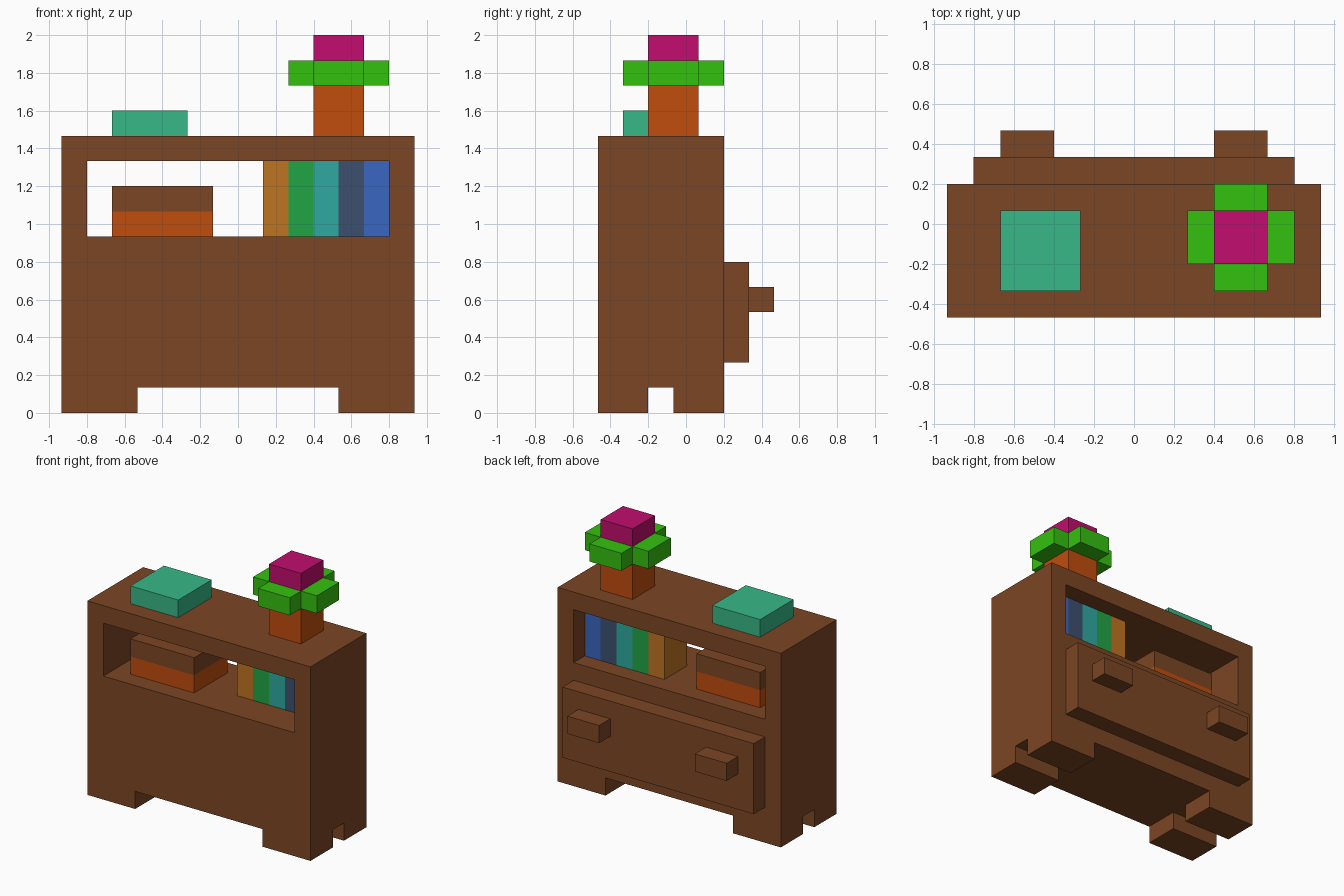
import bpy
import bmesh

if "Cube" in bpy.data.objects:
    bpy.data.objects.remove(bpy.data.objects["Cube"], do_unlink=True)

U = 2 / 15  # one block


def material(name, rgb):
    """Flat material from an 8-bit sRGB colour."""
    lin = [c / 255 / 12.92 if c <= 10 else ((c / 255 + 0.055) / 1.055) ** 2.4 for c in rgb]
    m = bpy.data.materials.new(name)
    m.use_nodes = True
    m.diffuse_color = (*lin, 1)
    bsdf = next(n for n in m.node_tree.nodes if n.type == 'BSDF_PRINCIPLED')
    bsdf.inputs["Base Color"].default_value = (*lin, 1)
    return m


wood = material("brown wood", (124, 70, 35))
clay = material("orange clay", (193, 77, 13))
leaf_green = material("leaf green", (52, 193, 14))
pink = material("petal pink", (193, 13, 110))
mint = material("mint", (55, 184, 135))


def finish(name, bm, mat):
    bmesh.ops.recalc_face_normals(bm, faces=bm.faces)
    mesh = bpy.data.meshes.new(name)
    bm.to_mesh(mesh)
    bm.free()
    mesh.materials.append(mat)
    obj = bpy.data.objects.new(name, mesh)
    bpy.context.collection.objects.link(obj)
    return obj


def box(name, x, y, z, mat):
    """Box from (min, max) ranges in block units."""
    bm = bmesh.new()
    bmesh.ops.create_cube(bm, size=1)
    for v in bm.verts:
        v.co = [U * (r[0] if c < 0 else r[1]) for c, r in zip(v.co, (x, y, z))]
    return finish(name, bm, mat)


# Cabinet body: a rectangular frame pierced by the open shelf
bm = bmesh.new()
outer = [(-7, 1), (7, 1), (7, 11), (-7, 11)]
inner = [(-6, 7), (6, 7), (6, 10), (-6, 10)]
loops = [[bm.verts.new((x * U, y * U, z * U)) for x, z in ring]
         for y in (-3.5, 1.5) for ring in (outer, inner)]
fo, fi, bo, bi = loops
for i in range(4):
    j = (i + 1) % 4
    for a, b in ((fo, fi), (bo, bi), (fo, bo), (fi, bi)):
        bm.faces.new((a[i], a[j], b[j], b[i]))
finish("cabinet_body", bm, wood)

# Feet, drawer and handles
for side, x in (("right", (-7, -4)), ("left", (4, 7))):
    box("front_foot_" + side, x, (-3.5, -1.5), (0, 1), wood)
    box("back_foot_" + side, x, (-0.5, 1.5), (0, 1), wood)
box("drawer_front", (-6, 6), (1.5, 2.5), (2, 6), wood)
for side, x in (("right", (-5, -3)), ("left", (3, 5))):
    box("drawer_handle_" + side, x, (2.5, 3.5), (4, 5), wood)

# Storage box on the shelf
box("storage_box_base", (-5, -1), (-2.5, 0.5), (7, 8), clay)
box("storage_box_lid", (-5, -1), (-2.5, 0.5), (8, 9), wood)

# Row of books
books = [("ochre", (191, 117, 34)), ("book green", (34, 165, 69)),
         ("teal", (47, 170, 161)), ("navy", (61, 80, 111)), ("blue", (58, 103, 193))]
for i, (colour, rgb) in enumerate(books):
    box(f"book_{i + 1}", (1 + i, 2 + i), (-1.5, 0.5), (7, 10), material(colour, rgb))

# Objects on top: a thick book and a potted flower
box("top_book", (-5, -2), (-2.5, 0.5), (11, 12), mint)
box("flower_pot", (3, 5), (-1.5, 0.5), (11, 13), clay)
box("flower_bloom", (3, 5), (-1.5, 0.5), (13, 15), pink)
for name, x, y in (("right", (2, 3), (-1.5, 0.5)), ("left", (5, 6), (-1.5, 0.5)),
                   ("front", (3, 5), (-2.5, -1.5)), ("back", (3, 5), (0.5, 1.5))):
    box("leaf_" + name, x, y, (13, 14), leaf_green)
